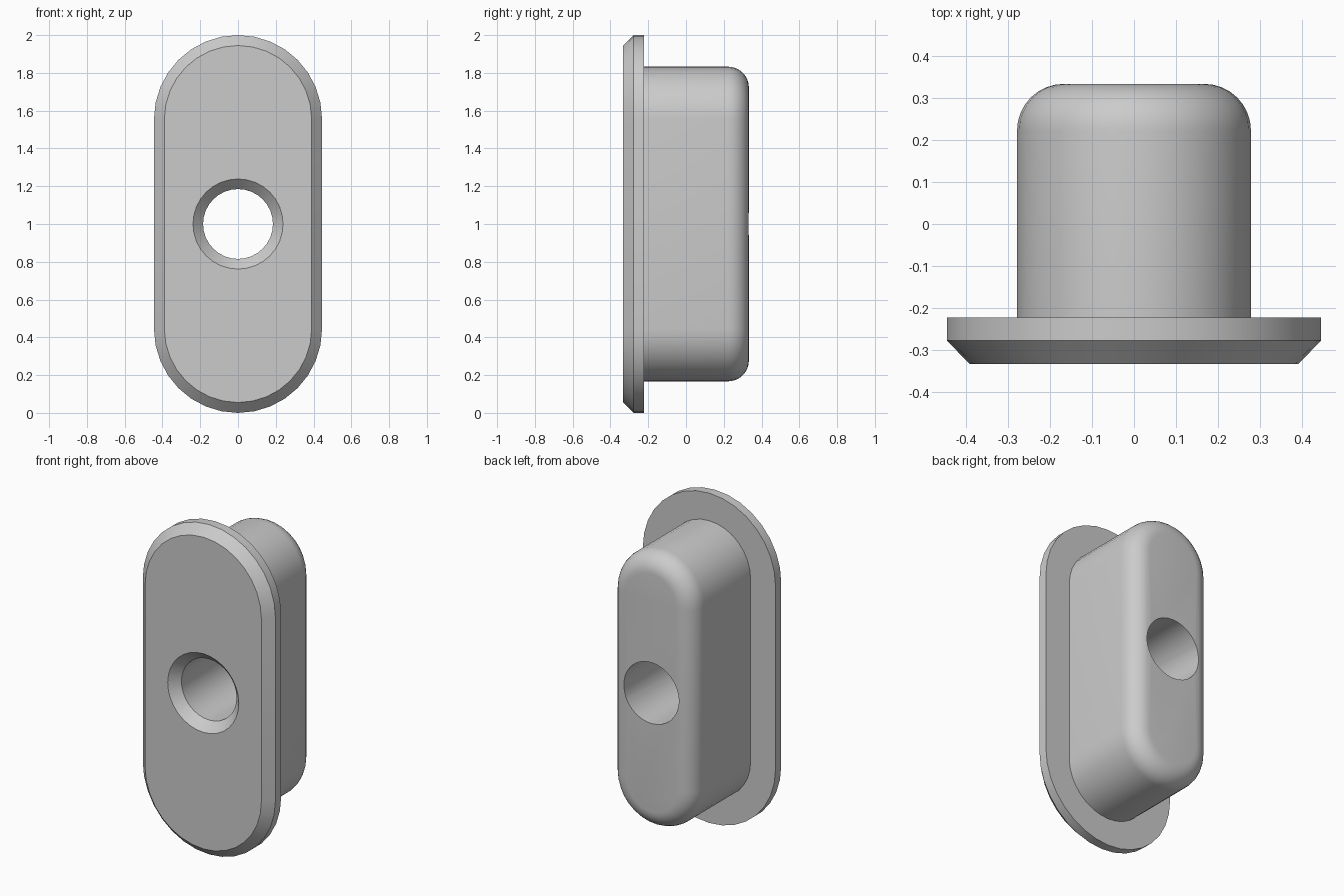
import bpy, bmesh, math

if "Cube" in bpy.data.objects:
    bpy.data.objects.remove(bpy.data.objects["Cube"])

SEG = 16        # facets per rounded end
C = 0.555       # centre distance of the rounded ends


def loft(name, rings, seg):
    """Loft capped stadium rings given as (radius, end offset, y)."""
    bm = bmesh.new()
    loops = []
    for r, c, y in rings:
        pts = []
        for side in (0, 1):
            for k in range(seg + 1):
                a = math.pi * (side + k / seg)
                z = r * math.sin(a) + (-c if side else c)
                pts.append(bm.verts.new((r * math.cos(a), y, 1 + z)))
        loops.append(pts)
    for a, b in zip(loops, loops[1:]):
        n = len(a)
        for i in range(n):
            j = (i + 1) % n
            bm.faces.new((a[i], a[j], b[j], b[i]))
    bm.faces.new(loops[0])
    bm.faces.new(loops[-1])
    bmesh.ops.remove_doubles(bm, verts=bm.verts, dist=1e-5)
    bmesh.ops.recalc_face_normals(bm, faces=bm.faces)
    mesh = bpy.data.meshes.new(name)
    bm.to_mesh(mesh)
    bm.free()
    ob = bpy.data.objects.new(name, mesh)
    bpy.context.collection.objects.link(ob)
    return ob


# Chamfered flange, then the body with a rounded back rim
rings = [(0.39, C, -0.333), (0.445, C, -0.277), (0.445, C, -0.222),
         (0.278, C, -0.222)]
for k in range(9):
    a = math.pi / 2 * k / 8
    rings.append((0.167 + 0.111 * math.cos(a), C, 0.222 + 0.111 * math.sin(a)))
plug = loft("flanged_plug", rings, SEG)

# Countersunk through hole
cutter = loft("hole_cutter", [(0.258, 0, -0.353), (0.185, 0, -0.278),
                              (0.185, 0, 0.4)], 16)
cutter.hide_render = True
mod = plug.modifiers.new("hole", 'BOOLEAN')
mod.operation = 'DIFFERENCE'
mod.solver = 'EXACT'
mod.object = cutter
bpy.context.view_layer.objects.active = plug
plug.select_set(True)
bpy.ops.object.modifier_apply(modifier=mod.name)
bpy.data.objects.remove(cutter)

# Plain grey, smooth with sharp edges kept
grey = bpy.data.materials.new("grey")
grey.diffuse_color = (0.6, 0.6, 0.6, 1)
grey.use_nodes = True
grey.node_tree.nodes["Principled BSDF"].inputs["Base Color"].default_value = grey.diffuse_color
plug.data.materials.clear()
plug.data.materials.append(grey)
bpy.ops.object.shade_smooth_by_angle(angle=math.radians(30))
